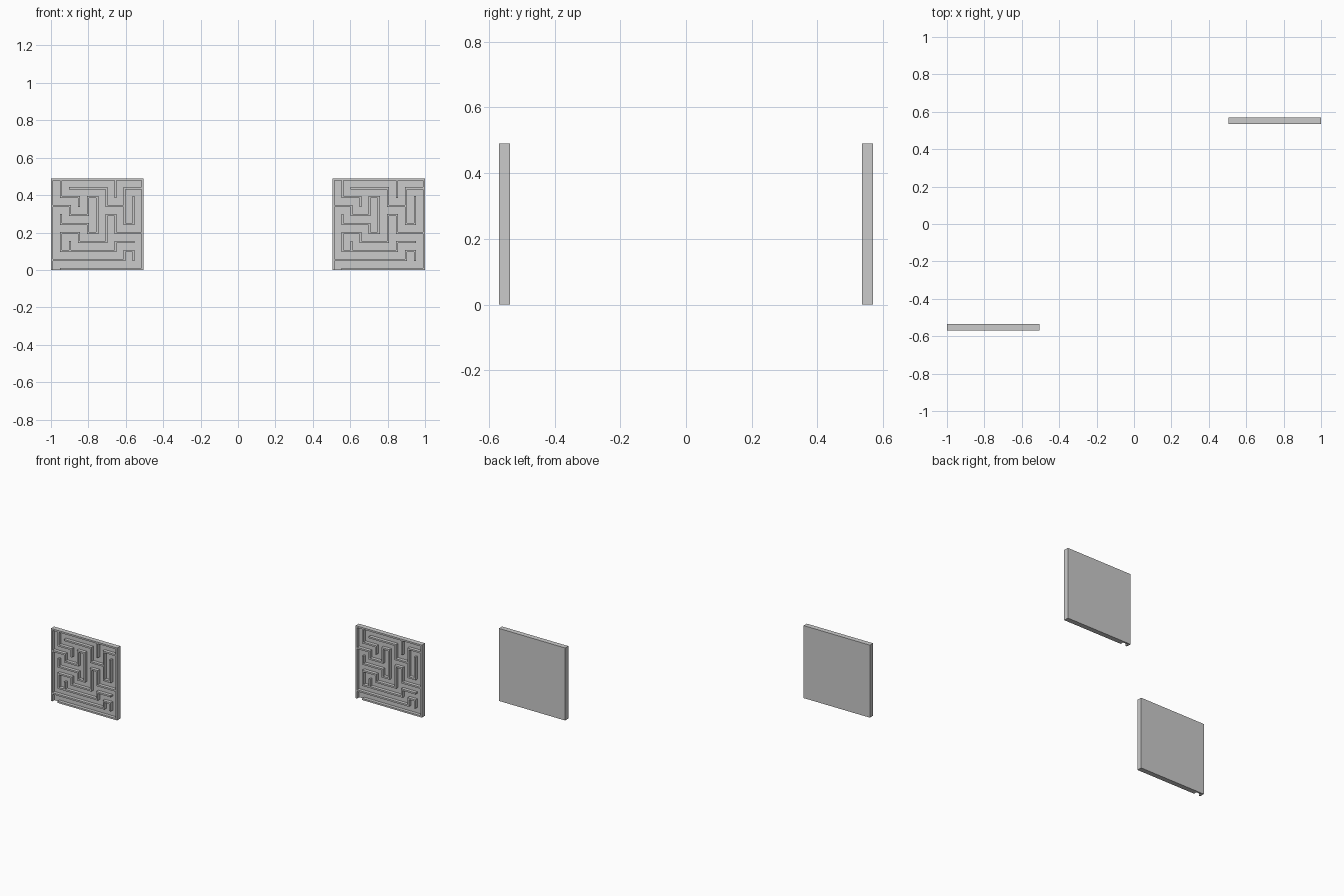
import bpy, bmesh
from mathutils import Vector

if "Cube" in bpy.data.objects:
    bpy.data.objects.remove(bpy.data.objects["Cube"])

N = 10                      # maze cells per side
W, H = 0.495, 0.49          # panel size
T = 0.011                   # wall thickness
FRONT, BACK = -0.569, -0.535
FLOOR = -0.547              # front of the back plate

# Wall polylines as (column, row) lattice points, rows counted from the top
PATHS = [
    [(1, 10), (10, 10), (10, 0), (0, 0), (0, 10)],
    [(1, 0), (1, 2), (3, 2), (3, 3)],
    [(2, 1), (6, 1), (6, 3), (8, 3)],
    [(7, 0), (7, 2)],
    [(10, 1), (8, 1), (8, 5), (9, 5), (9, 2)],
    [(0, 3), (2, 3), (2, 4), (4, 4), (4, 2), (5, 2), (5, 6), (4, 6), (4, 5), (1, 5), (1, 4)],
    [(10, 6), (7, 6), (7, 4), (6, 4), (6, 7), (3, 7), (3, 6), (1, 6), (1, 8), (7, 8), (7, 7), (9, 7)],
    [(2, 7), (2, 8)],
    [(0, 9), (8, 9), (8, 8), (9, 8), (9, 9)],
]


def wall_cells():
    """Fine-grid cells (posts at even indices, gaps at odd) covered by walls."""
    cells = set()
    for path in PATHS:
        for (a, b), (c, d) in zip(path, path[1:]):
            for i in range(2 * min(a, c), 2 * max(a, c) + 1):
                for j in range(2 * min(b, d), 2 * max(b, d) + 1):
                    cells.add((i, j))
    return cells


def ticks(size):
    pitch = (size - T) / N
    return [p for k in range(N + 1) for p in (k * pitch, k * pitch + T)]


def extrude(bm, faces, y):
    """Pull a region of faces forward to depth y."""
    geom = bmesh.ops.extrude_face_region(bm, geom=faces)["geom"]
    for v in geom:
        if isinstance(v, bmesh.types.BMVert):
            v.co.y = y
    return [f for f in geom if isinstance(f, bmesh.types.BMFace)]


def maze_mesh():
    bm = bmesh.new()
    xs, zs = ticks(W), ticks(H)
    walls = wall_cells()
    n = len(xs)
    grid = [[bm.verts.new((x - 1, FLOOR, H - z)) for z in zs] for x in xs]
    raised = []
    for i in range(n - 1):
        for j in range(n - 1):
            f = bm.faces.new((grid[i][j], grid[i][j + 1], grid[i + 1][j + 1], grid[i + 1][j]))
            if (i, j) in walls:
                raised.append(f)
    # raised walls, then the plate behind them
    rim = [e for e in bm.edges if e.is_boundary]
    extrude(bm, raised, FRONT)
    bmesh.ops.delete(bm, geom=[f for f in raised if f.is_valid], context='FACES_ONLY')
    rim = [e for e in bm.edges if e.is_boundary]
    geom = bmesh.ops.extrude_edge_only(bm, edges=rim)["geom"]
    for v in geom:
        if isinstance(v, bmesh.types.BMVert):
            v.co.y = BACK
    bmesh.ops.holes_fill(bm, edges=[e for e in bm.edges if e.is_boundary], sides=0)
    bmesh.ops.dissolve_limit(bm, angle_limit=0.01, verts=bm.verts[:], edges=bm.edges[:])
    bmesh.ops.recalc_face_normals(bm, faces=bm.faces[:])
    me = bpy.data.meshes.new("maze_panel")
    bm.to_mesh(me)
    bm.free()
    return me


# Two identical panels, front left and back right
mesh = maze_mesh()
for name, offset in (("maze_panel_front", (0, 0, 0)),
                     ("maze_panel_back", (2 - W, -FRONT - BACK, 0))):
    ob = bpy.data.objects.new(name, mesh)
    ob.location = Vector(offset)
    bpy.context.collection.objects.link(ob)
